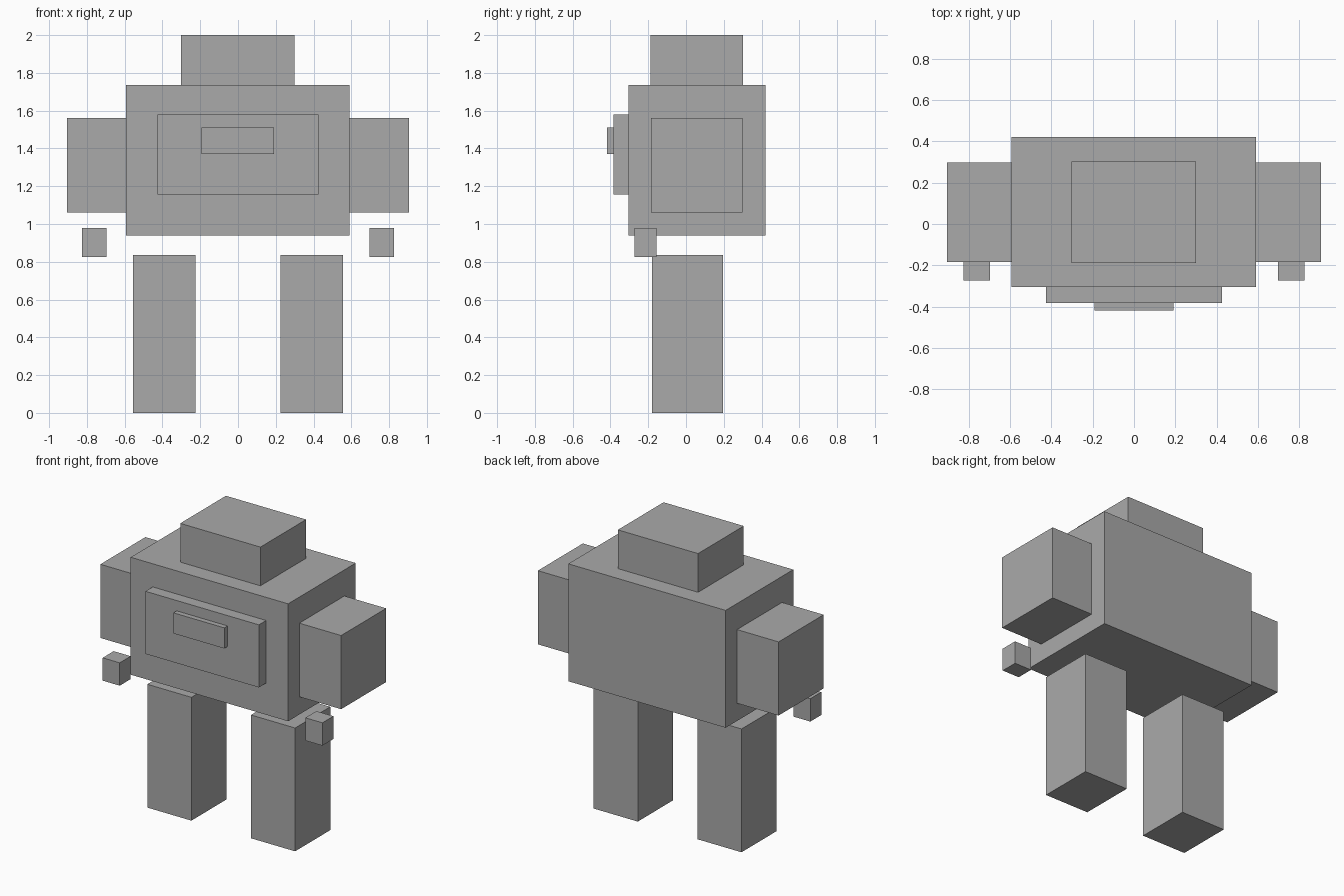
import bpy
import bmesh
from mathutils import Vector

if "Cube" in bpy.data.objects:
    bpy.data.objects.remove(bpy.data.objects["Cube"])

grey = bpy.data.materials.new("plain_grey")
grey.diffuse_color = (0.4, 0.4, 0.4, 1.0)
grey.use_nodes = True
grey.node_tree.nodes["Principled BSDF"].inputs["Base Color"].default_value = grey.diffuse_color


def box(name, x, y, z):
    """Box spanning the given (low, high) range on each axis."""
    low, high = (Vector(c) for c in zip(x, y, z))
    bm = bmesh.new()
    bmesh.ops.create_cube(bm, size=1.0)
    bmesh.ops.scale(bm, vec=high - low, verts=bm.verts)
    bmesh.ops.translate(bm, vec=(low + high) / 2, verts=bm.verts)
    mesh = bpy.data.meshes.new(name)
    bm.to_mesh(mesh)
    bm.free()
    mesh.materials.append(grey)
    obj = bpy.data.objects.new(name, mesh)
    bpy.context.collection.objects.link(obj)
    return obj


def box_pair(name, x, y, z):
    """Matching boxes on both sides of the body."""
    box(name + "_right", x, y, z)
    box(name + "_left", (-x[1], -x[0]), y, z)


# Body and head
box("torso", (-0.592, 0.59), (-0.305, 0.42), (0.94, 1.737))
box("head", (-0.302, 0.3), (-0.188, 0.302), (1.737, 2.0))

# Chest plate with a raised bar
box("chest_plate", (-0.427, 0.425), (-0.383, -0.305), (1.155, 1.58))
box("chest_bar", (-0.192, 0.19), (-0.418, -0.383), (1.37, 1.51))

# Arms, floating hands and legs
box_pair("arm", (0.59, 0.904), (-0.185, 0.298), (1.06, 1.56))
box_pair("hand", (0.697, 0.825), (-0.273, -0.155), (0.825, 0.98))
box_pair("leg", (0.224, 0.555), (-0.18, 0.197), (0.0, 0.837))
